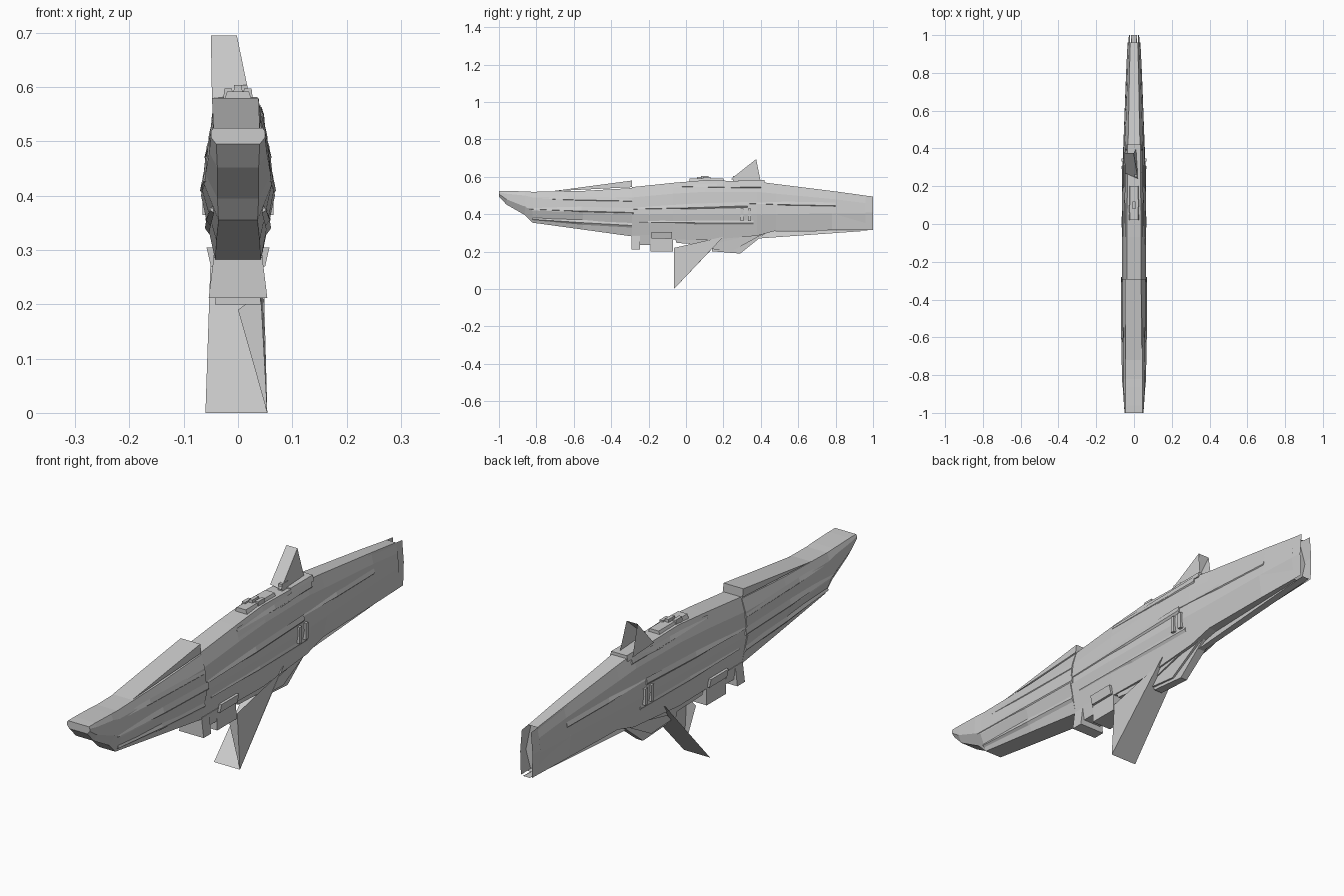
import bpy, bmesh


def make(name, verts, faces):
    me = bpy.data.meshes.new(name)
    me.from_pydata(verts, [], faces)
    bm = bmesh.new()
    bm.from_mesh(me)
    bmesh.ops.recalc_face_normals(bm, faces=bm.faces)
    bm.to_mesh(me)
    bm.free()
    ob = bpy.data.objects.new(name, me)
    bpy.context.collection.objects.link(ob)
    return ob


def loft(name, rings, caps=(True, True)):
    n = len(rings[0])
    verts = [p for r in rings for p in r]
    faces = []
    for k in range(len(rings) - 1):
        for i in range(n):
            j = (i + 1) % n
            faces.append((k*n + i, k*n + j, (k+1)*n + j, (k+1)*n + i))
    if caps[0]:
        faces.append(tuple(range(n)))
    if caps[1]:
        faces.append(tuple((len(rings)-1)*n + i for i in range(n)))
    return make(name, verts, faces)


def ring(y, zt, zs, zm, zb, wt, ws, wm, wb):
    """Eight-sided hull section: top, shoulder, middle, bottom."""
    half = [(wt, zt), (ws, zs), (wm, zm), (wb, zb)]
    return [(x, y, z) for x, z in half] + [(-x, y, z) for x, z in half[::-1]]


def block(name, y0, y1, z0, z1, w0, w1, x=0.0):
    """Box with separate bottom and top half widths."""
    rs = [[(x-w0, y, z0), (x+w0, y, z0), (x+w1, y, z1), (x-w1, y, z1)] for y in (y0, y1)]
    return loft(name, rs)


# forward hull, with an overhanging, undercut prow
loft("forward_hull", [
    ring(-1.0, .525, .518, .508, .495, .046, .050, .050, .040),
    ring(-.96, .525, .51, .48, .452, .046, .052, .053, .038),
    ring(-.86, .522, .50, .44, .395, .046, .055, .060, .038),
    ring(-.82, .52, .49, .42, .355, .045, .055, .062, .036),
    ring(-.55, .525, .485, .41, .318, .043, .056, .066, .040),
    ring(-.29, .54, .49, .40, .282, .042, .058, .068, .042)])

# middle and aft hull
loft("main_hull", [
    ring(-.29, .545, .49, .40, .28, .038, .054, .064, .042),
    ring(-.07, .568, .51, .40, .265, .038, .054, .064, .040),
    ring(.10, .582, .52, .40, .262, .036, .052, .062, .040),
    ring(.38, .575, .52, .40, .285, .034, .048, .058, .038),
    ring(.48, .562, .51, .40, .312, .030, .045, .054, .036),
    ring(.80, .522, .48, .405, .315, .024, .034, .042, .030),
    ring(.96, .50, .46, .405, .317, .020, .028, .034, .024)], (True, False))

# open stern: side plates around a recessed transom
make("transom", [(-.02, .94, .50), (.02, .94, .50), (.03, .96, .40), (.024, .94, .32),
                 (-.024, .94, .32), (-.03, .96, .40)], [(0, 1, 2, 3, 4, 5)])
for s, tag in ((1, "right"), (-1, "left")):
    make("stern_plate_" + tag,
         [(s*.026, .78, .52), (s*.020, 1, .495), (s*.027, 1, .41), (s*.024, 1, .316),
          (s*.032, .78, .316), (s*.043, .78, .405)], [(0, 1, 2, 5), (5, 2, 3, 4)])

    # long layered strakes: start y, end y, start z, end z, x at each end, height
    for i, (y0, y1, z0, z1, x0, x1, h) in enumerate([
            (-.97, -.29, .49, .475, .052, .062, .014),
            (-.84, -.28, .43, .415, .063, .070, .018),
            (-.82, -.29, .375, .345, .052, .061, .016),
            (-.28, .33, .43, .45, .064, .062, .016),
            (-.25, .36, .36, .36, .060, .055, .018),
            (-.07, .40, .55, .55, .047, .046, .014),
            (.30, .80, .46, .45, .057, .041, .013)]):
        rs = []
        for y, z, x, k in ((y0, z0, x0, .4), ((y0+y1)/2, (z0+z1)/2, (x0+x1)/2 + .002, 1),
                           (y1, z1, x1, 1)):
            rs.append([(s*(x-.008), y, z-h*k), (s*x, y, z-h*k*.3), (s*(x-.005), y, z+h*k)])
        loft(f"strake_{tag}_{i}", rs)

    # shadow plate beneath the deck edge
    make("deck_edge_" + tag,
         [(s*.050, -.07, .525), (s*.044, -.07, .56), (s*.040, .39, .57), (s*.048, .39, .55)],
         [(0, 1, 2, 3)])

    # rectangular hatch frame
    for j, (y, z) in enumerate(((.30, .40), (.34, .40))):
        o = block(f"hatch_bar_{tag}_{j}", y-.008, y+.008, z-.035, z+.03, .006, .006, s*.059)

# raised wedge on the foredeck
make("foredeck_wedge",
     [(-.045, -.72, .523), (.04, -.72, .523), (-.048, -.29, .58), (.038, -.29, .58),
      (-.045, -.29, .545), (.042, -.29, .545)],
     [(0, 1, 3, 2), (2, 3, 5, 4), (0, 2, 4), (1, 5, 3)])

# deck structures
block("deck_house", .02, .20, .57, .592, .028, .020)
for i, (y, x, t) in enumerate(((.08, -.018, .598), (.11, .018, .598), (.10, 0, .604), (.27, .01, .604))):
    block(f"deck_turret_{i}", y-.02, y+.02, .57, t, .010, .007, x)
block("aft_deck", .28, .42, .56, .582, .040, .034)

# upper fin, leaning aft
make("upper_fin",
     [(-.05, .375, .695), (-.002, .375, .695), (.02, .24, .588), (-.048, .27, .58),
      (-.045, .40, .57), (.012, .40, .57)],
     [(0, 1, 2, 3), (0, 3, 4), (1, 5, 2)])

# belly pods forward
block("belly_pod_front", -.29, -.19, .235, .29, .038, .046)
block("belly_plate", -.292, -.245, .212, .285, .054, .045)
block("belly_pod_box", -.19, -.07, .20, .30, .042, .040)
block("belly_pod_collar", -.185, -.075, .27, .305, .050, .058)

# belly keel of stepped tapering plates
for i, (y0, y1, zb, w) in enumerate(((-.07, .12, .235, .036), (.08, .25, .205, .028),
                                     (.12, .29, .19, .018))):
    make(f"belly_keel_{i}",
         [(-w, y0, .30), (w, y0, .30), (-w, y0+.02, zb+.012), (w, y0+.02, zb+.012),
          (-w*.8, y1, zb), (w*.8, y1, zb), (-w, .44, .31), (w, .44, .31)],
         [(0, 1, 3, 2), (2, 3, 5, 4), (4, 5, 7, 6), (0, 2, 4, 6), (1, 7, 5, 3)])

# lower fin: broad plate raked aft, with a triangular web
make("lower_fin",
     [(-.06, -.065, 0), (.054, -.065, 0), (.046, .22, .30), (-.05, .20, .30)],
     [(0, 1, 2, 3)])
make("lower_fin_web",
     [(.054, -.065, 0), (.042, -.065, .22), (.044, .20, .28), (.0, -.062, .19)],
     [(0, 1, 2), (0, 3, 1)])

# thin keel line running to the stern
make("aft_keel", [(-.012, .38, .27), (.012, .38, .27), (.015, 1, .314), (-.015, 1, .314),
                  (0, .42, .31)], [(0, 1, 2, 3), (0, 3, 4), (1, 4, 2)])
